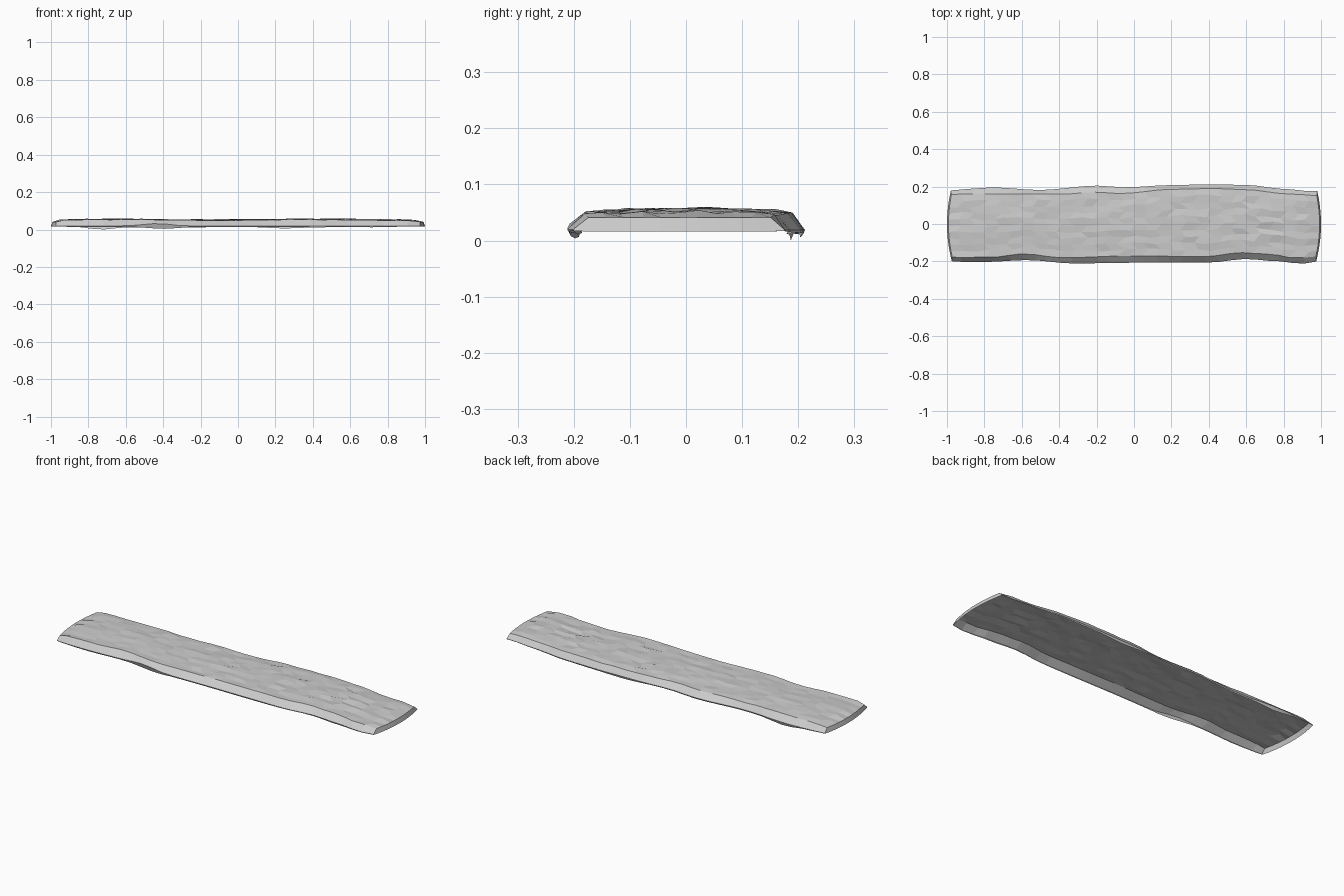
import bpy, bmesh, math, random

random.seed(7)
if "Cube" in bpy.data.objects:
    bpy.data.objects.remove(bpy.data.objects["Cube"], do_unlink=True)


def curve(points, x):
    """Smooth interpolation through (x, value) points."""
    if x <= points[0][0]:
        return points[0][1]
    for (xa, a), (xb, b) in zip(points, points[1:]):
        if x <= xb:
            t = (x - xa) / (xb - xa)
            return a + (b - a) * t * t * (3 - 2 * t)
    return points[-1][1]


# Wavy outlines of the two long edges, at the widest line and the upper crease
FRONT_LOW = [(-.97, -.203), (-.8, -.203), (-.57, -.193), (-.32, -.211), (0, -.207),
             (.4, -.206), (.6, -.187), (.75, -.198), (.9, -.212), (.97, -.205)]
FRONT_TOP = [(-.97, -.18), (-.72, -.176), (-.57, -.16), (-.36, -.18), (0, -.17),
             (.4, -.175), (.57, -.153), (.72, -.16), (.87, -.181), (.97, -.178)]
BACK_LOW = [(-.97, .183), (-.75, .195), (-.5, .182), (-.2, .205), (-.05, .196),
            (.2, .208), (.4, .212), (.6, .209), (.8, .188), (.93, .176), (.97, .18)]
BACK_TOP = [(-.97, .16), (-.35, .16), (-.2, .17), (-.05, .163), (.2, .185),
            (.45, .19), (.6, .184), (.85, .16), (.97, .155)]
# Heights of the widest line of the front wall and of both open lower rims
FRONT_WIDEST = [(-.6, .02), (-.43, .032), (-.28, .02)]
FRONT_RIM = [(-1, .017), (-.8, .013), (-.6, .014), (-.4, .004), (-.25, .013),
             (.25, .013), (.5, .016), (.72, .012), (1, .017)]
BACK_RIM = [(-1, .017), (-.88, .013), (-.75, 0), (-.6, .012), (-.2, .012),
            (.05, .014), (.25, .006), (.45, .012), (.7, .014), (1, .017)]

ROWS = 10
STATIONS = 30
LENGTH = .974


def bulge(y):
    """The short ends are bowed outward."""
    return .026 * max(0, 1 - (y / .2) ** 2)


def section(i):
    """Open cross-section at station i: front rim, over the top, back rim."""
    u = -1 + 2 * i / STATIONS
    x0 = LENGTH * u
    end = i in (0, STATIONS)
    tuck = .004 if end else 0
    points = []

    def add(x, y, z):
        points.append((x + bulge(y) * u, y, z))

    def wall(y, inward, widest, rim):
        """Lower rim, tucked in below the widest line of the wall."""
        return [(x0, y + inward * .4 * (widest - rim), rim), (x0, y, widest)]

    for p in wall(curve(FRONT_LOW, x0) + tuck, 1,
                  curve(FRONT_WIDEST, x0), curve(FRONT_RIM, u)):
        add(*p)

    # Carved upper face, with staggered chisel marks
    ya, yb = curve(FRONT_TOP, x0) + tuck, curve(BACK_TOP, x0) - tuck
    for r in range(ROWS + 1):
        v = r / ROWS
        x, y = x0, ya + (yb - ya) * v
        if end:
            x -= .008 * u
            z = .041
        else:
            x += (.016 if r % 2 else -.016) + random.uniform(-.008, .008)
            z = .051 + .004 * math.sin(math.pi * v) + .002 * math.cos(6 * u + 4)
            if r == 0:
                z += random.uniform(-.001, .001)
            elif r == ROWS:
                z -= random.uniform(.001, .005)
            else:
                z += random.uniform(-.005, .003)
                y += random.uniform(-.007, .007)
        add(x, y, z)

    for p in reversed(wall(curve(BACK_LOW, x0) - tuck, -1, .019, curve(BACK_RIM, u))):
        add(*p)
    return points


# Plank shell: skin the sections from end to end, open underneath
bm = bmesh.new()
sections = [[bm.verts.new(p) for p in section(i)] for i in range(STATIONS + 1)]
for a, b in zip(sections, sections[1:]):
    for k in range(len(a) - 1):
        bm.faces.new((a[k], b[k], b[k + 1], a[k + 1]))

# Bowed end walls, hanging from the upper face down to a flat lower edge
for side, s in ((-1, sections[0]), (1, sections[-1])):
    first, last = s[0].co, s[-1].co
    base = [s[0]]
    for k in range(1, ROWS):
        y = first.y + (last.y - first.y) * k / ROWS
        base.append(bm.verts.new((side * (LENGTH + bulge(y)), y, .016)))
    base.append(s[-1])
    top = s[2:-2]
    for k in range(ROWS):
        loop = [base[k], base[k + 1], top[k + 1], top[k]]
        if k == 0:
            loop.append(s[1])
        if k == ROWS - 1:
            loop.insert(2, s[-2])
        bm.faces.new(loop if side > 0 else loop[::-1])

mesh = bpy.data.meshes.new("wooden_plank")
bm.to_mesh(mesh)
bm.free()
plank = bpy.data.objects.new("wooden_plank", mesh)
bpy.context.collection.objects.link(plank)

grey = bpy.data.materials.new("plain_grey")
grey.use_nodes = True
colour = (.6, .6, .6, 1)
grey.diffuse_color = colour
grey.node_tree.nodes["Principled BSDF"].inputs["Base Color"].default_value = colour
mesh.materials.append(grey)
